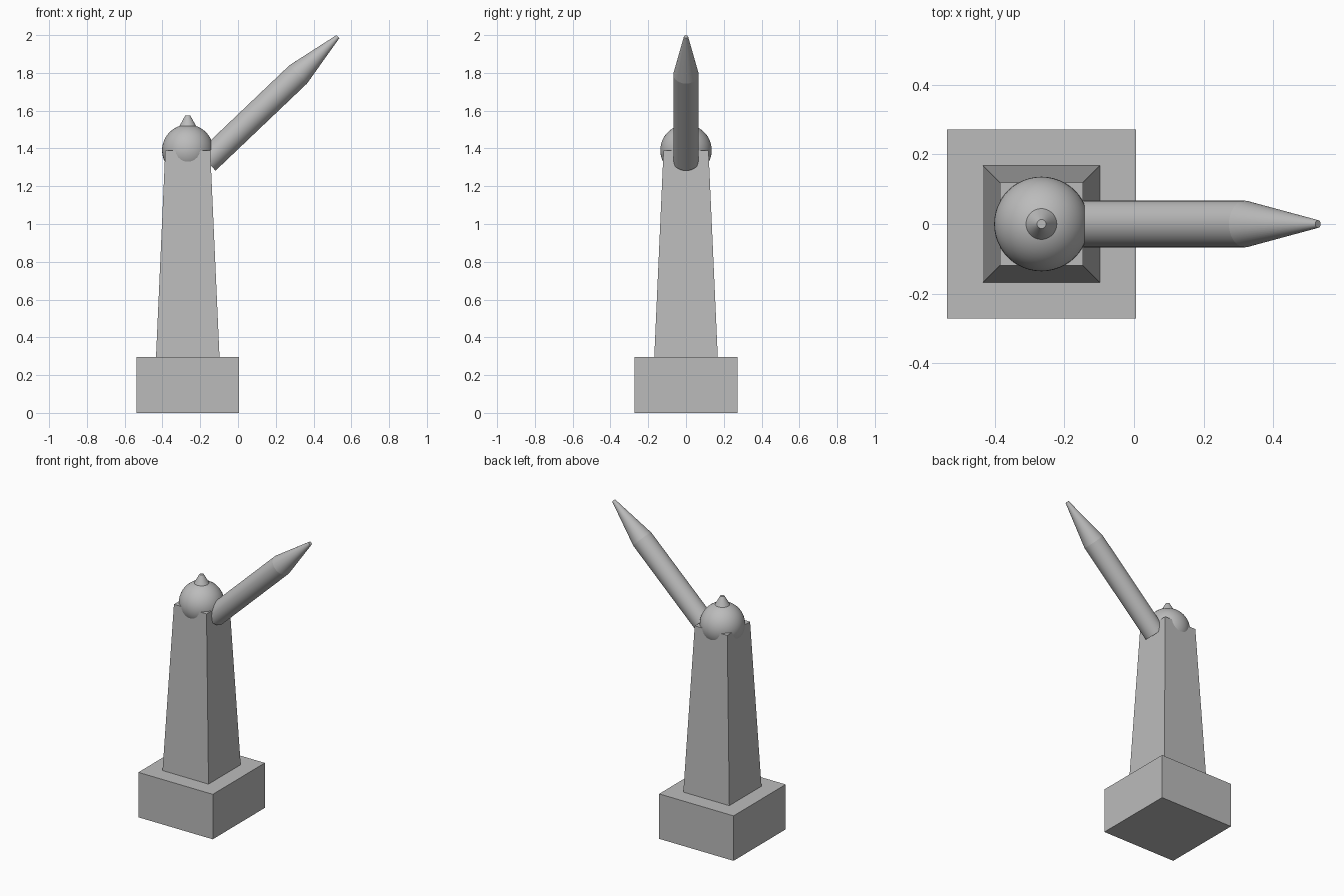
import bpy
import math
from mathutils import Vector

cube = bpy.data.objects.get("Cube")
if cube:
    bpy.data.objects.remove(cube, do_unlink=True)

grey = bpy.data.materials.new("plain grey")
grey.use_nodes = True
colour = (0.5, 0.5, 0.5, 1)
grey.diffuse_color = colour
grey.node_tree.nodes["Principled BSDF"].inputs["Base Color"].default_value = colour

AXIS_X = -0.266  # centre line of the tower


def finish(name, smooth=False):
    obj = bpy.context.object
    obj.name = name
    obj.data.materials.append(grey)
    if smooth:
        bpy.ops.object.shade_smooth_by_angle(angle=math.radians(35))
    return obj


def tapered(name, start, end, r1, r2, sides=48):
    """Round rod or cone running from start to end."""
    start, end = Vector(start), Vector(end)
    axis = end - start
    bpy.ops.mesh.primitive_cone_add(
        vertices=sides, radius1=r1, radius2=r2, depth=axis.length,
        location=(start + end) / 2,
        rotation=axis.to_track_quat('Z', 'Y').to_euler())
    return finish(name, smooth=True)


def square_block(name, half_bottom, half_top, z0, z1):
    """Square block whose sides may lean inward."""
    bpy.ops.mesh.primitive_cube_add(size=2, location=(AXIS_X, 0, 0))
    for v in bpy.context.object.data.vertices:
        top = v.co.z > 0
        half = half_top if top else half_bottom
        v.co = (v.co.x * half, v.co.y * half, z1 if top else z0)
    return finish(name)


# Plinth and tapering tower
square_block("plinth", 0.272, 0.272, 0, 0.297)
square_block("tower", 0.168, 0.119, 0.297, 1.39)

# Ball joint with its small knob
bpy.ops.mesh.primitive_uv_sphere_add(
    segments=48, ring_count=24, radius=0.136, location=(AXIS_X, 0, 1.39))
finish("ball_joint", smooth=True)
tapered("ball_knob", (AXIS_X, 0, 1.515), (AXIS_X, 0, 1.575), 0.046, 0.013)

# Raised arm with a pointed end
shoulder = (0.319, 0, 1.792)
tapered("arm_shaft", (-0.165, 0, 1.331), shoulder, 0.067, 0.067)
tapered("arm_point", shoulder, (0.529, 0, 1.992), 0.067, 0.011)
